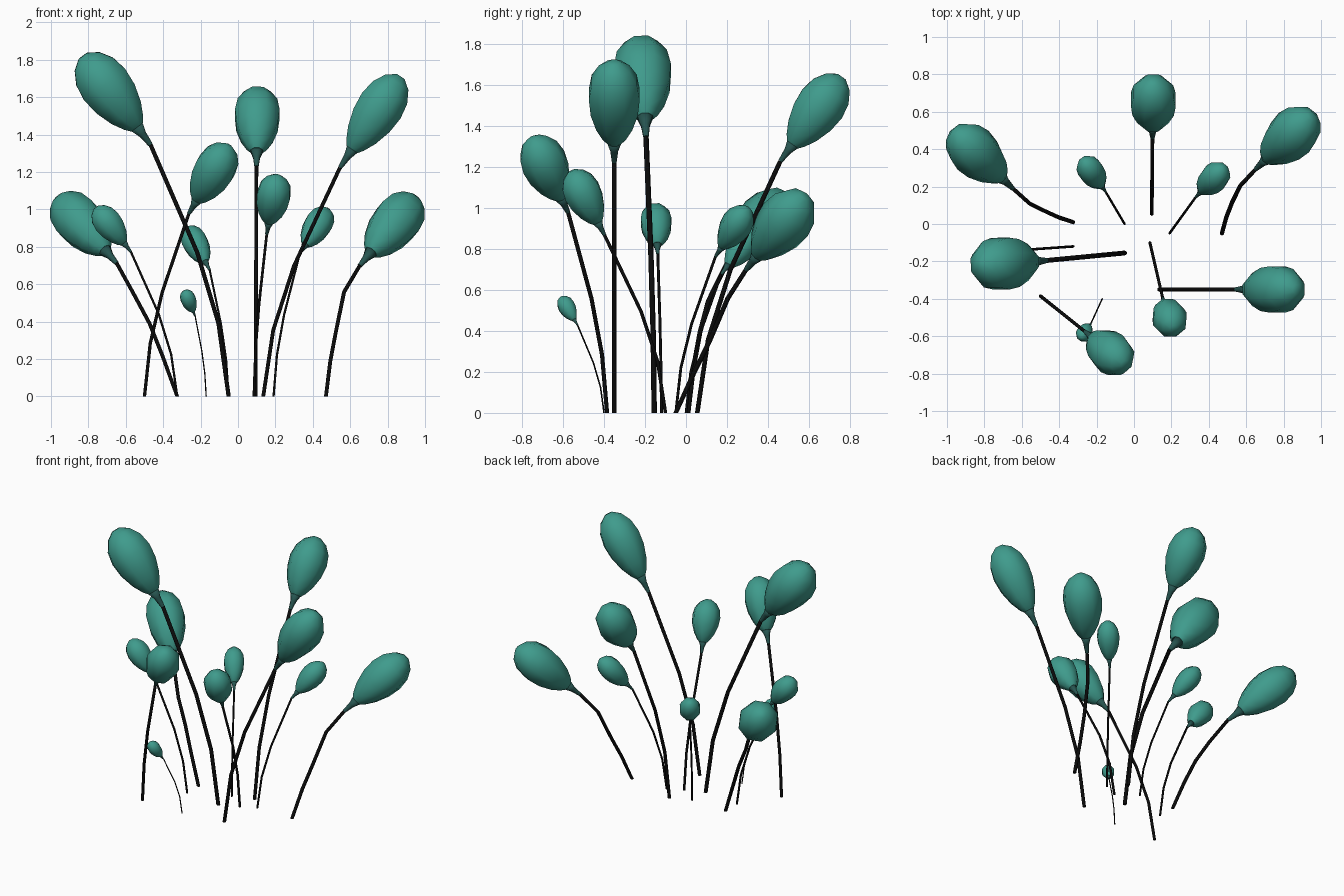
import bpy, bmesh, math
from mathutils import Vector

if "Cube" in bpy.data.objects:
    bpy.data.objects.remove(bpy.data.objects["Cube"])


def material(name, rgb):
    m = bpy.data.materials.new(name)
    m.diffuse_color = (*rgb, 1)
    m.use_nodes = True
    m.node_tree.nodes["Principled BSDF"].inputs["Base Color"].default_value = m.diffuse_color
    return m


BLACK = material("stem black", (0.003, 0.003, 0.003))
NECK = material("dark teal", (0.02, 0.09, 0.08))
TEAL = material("bulb teal", (0.05, 0.33, 0.265))


def sweep(name, points, radii, sides, mat, axis=None):
    """Capped tube through points with a radius at each point."""
    bm = bmesh.new()
    rings = []
    for i, p in enumerate(points):
        t = axis or (points[min(i + 1, len(points) - 1)] - points[max(i - 1, 0)])
        if i == 0 and axis is None:
            t = Vector((0, 0, 1))
        t = t.normalized()
        u = Vector((0, 1, 0)).cross(t).normalized()
        v = t.cross(u)
        ring = []
        for k in range(sides):
            a = 2 * math.pi * (k + 0.5) / sides
            ring.append(bm.verts.new(p + radii[i] * (u * math.cos(a) + v * math.sin(a))))
        rings.append(ring)
    for a, b in zip(rings, rings[1:]):
        for k in range(sides):
            n = (k + 1) % sides
            bm.faces.new((a[k], a[n], b[n], b[k])).smooth = True
    bm.faces.new(rings[0][::-1])
    bm.faces.new(rings[-1]).smooth = True
    mesh = bpy.data.meshes.new(name)
    bm.to_mesh(mesh)
    bm.free()
    mesh.materials.append(mat)
    bpy.context.collection.objects.link(bpy.data.objects.new(name, mesh))


# stem bend: (height fraction, sideways x fraction, sideways y fraction)
BEND = [(0.29, 0.13, 0.13), (0.57, 0.40, 0.40)]
BEND_LEFT = [(0.30, 0.24, 0.14), (0.55, 0.46, 0.32), (0.77, 0.72, 0.55)]
BEND_RIGHT = [(0.27, 0.13, 0.25), (0.50, 0.30, 0.48), (0.80, 0.54, 0.74)]

# bulb outline: (fraction along bulb, fraction of half width)
EGG = [(0, .28), (.06, .45), (.2, .71), (.4, .93), (.6, 1), (.78, .89), (.92, .6), (1, .2)]

# base (x, y), bulb start, bulb tip, bulb half width, bend
PLANTS = [
    ((-.325, .01), (-.71, .25, .78), (-.96, .49, 1.06), .13, BEND_LEFT),
    ((-.05, .00), (-.175, .205, .72), (-.27, .34, .90), .07, BEND),
    ((.095, .055), (.10, .52, 1.31), (.105, .76, 1.64), .125, BEND),
    ((.19, -.05), (.36, .175, .81), (.48, .30, 1.00), .076, BEND),
    ((.47, -.05), (.71, .35, .77), (.95, .58, 1.06), .13, BEND_RIGHT),
    ((-.05, -.155), (-.54, -.20, 1.44), (-.83, -.22, 1.82), .145, BEND),
    ((-.325, -.12), (-.61, -.14, .82), (-.76, -.15, 1.01), .078, BEND),
    ((-.50, -.385), (-.22, -.61, 1.05), (-.05, -.75, 1.34), .112, BEND),
    ((-.17, -.40), (-.24, -.545, .455), (-.285, -.61, .565), .042, BEND),
    ((.085, -.10), (.165, -.43, .93), (.21, -.56, 1.18), .093, BEND),
    ((.135, -.35), (.61, -.35, 1.32), (.87, -.35, 1.71), .13, BEND),
]

for i, (base, start, tip, width, bend) in enumerate(PLANTS, 1):
    base, start, tip = Vector((*base, 0)), Vector(start), Vector(tip)
    axis = tip - start
    top = start - 0.25 * axis
    d = top - base
    r = width * 0.09
    # thin bent stem
    path = [base] + [base + Vector((d.x * fx, d.y * fy, d.z * fz)) for fz, fx, fy in bend]
    path.append(top)
    sweep(f"stem_{i}", path, [r] * len(path), 6, BLACK)
    # flared neck under the bulb
    sweep(f"neck_{i}", [top, start - 0.1 * axis, start + 0.01 * axis],
          [r * 1.05, width * 0.16, width * 0.29], 8, NECK, axis)
    # egg-shaped bulb
    sweep(f"bulb_{i}", [start + t * axis for t, _ in EGG],
          [width * w * 1.03 for _, w in EGG], 8, TEAL, axis)
